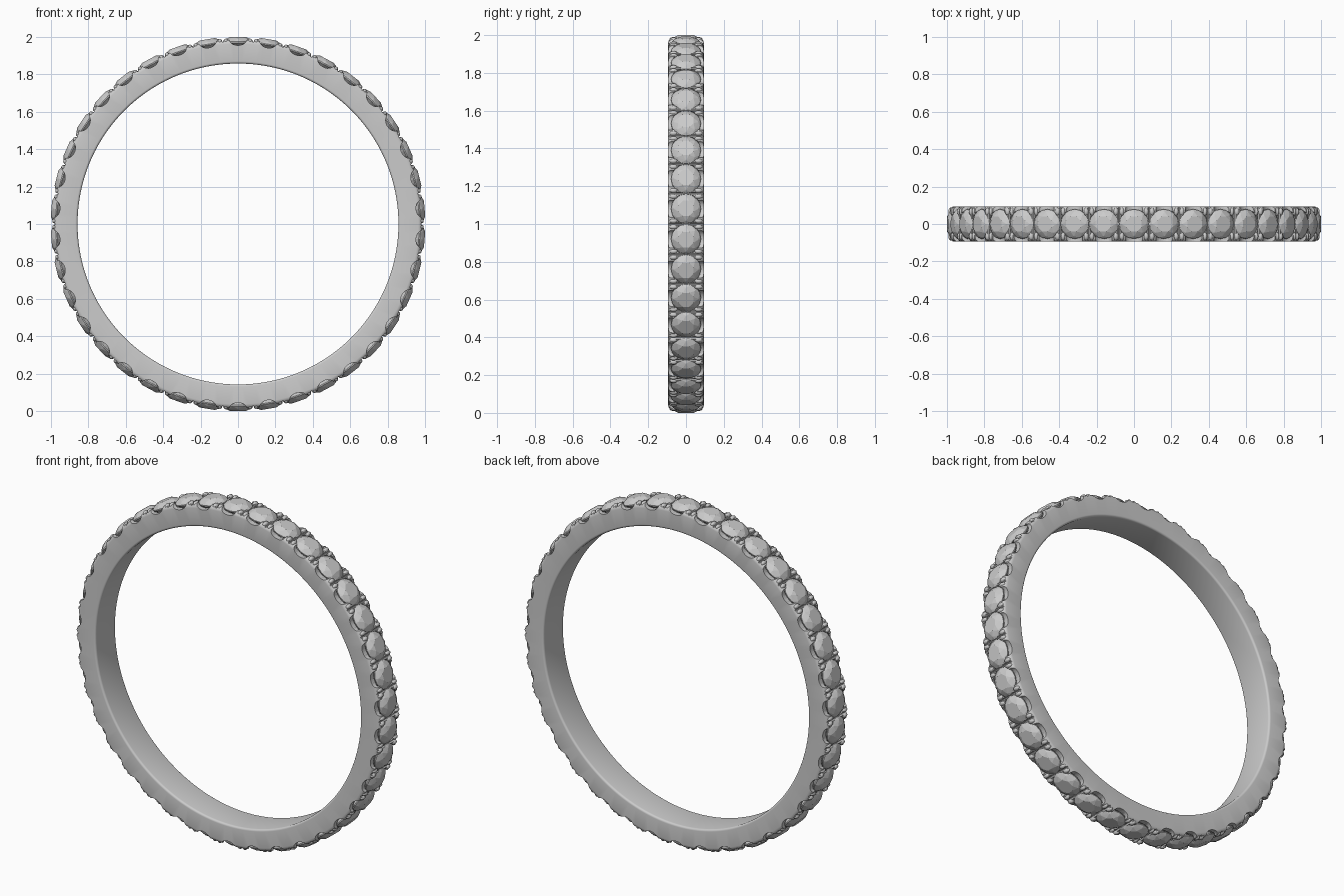
import bpy, bmesh
from math import sin, cos, pi, radians
from mathutils import Matrix, Vector

cube = bpy.data.objects.get("Cube")
if cube:
    bpy.data.objects.remove(cube, do_unlink=True)

STONES = 38
STEP = 2 * pi / STONES
CENTRE = Matrix.Translation((0, 0, 1))

silver = bpy.data.materials.new("silver grey")
silver.use_nodes = True
GREY = (0.6, 0.6, 0.6, 1)
silver.diffuse_color = GREY
silver.node_tree.nodes["Principled BSDF"].inputs["Base Color"].default_value = GREY


def make_object(name, bm):
    bmesh.ops.recalc_face_normals(bm, faces=bm.faces[:])
    mesh = bpy.data.meshes.new(name)
    bm.to_mesh(mesh)
    bm.free()
    mesh.materials.append(silver)
    obj = bpy.data.objects.new(name, mesh)
    bpy.context.collection.objects.link(obj)
    return obj


def around(offset=0.0):
    """Matrices that carry a part on the z axis to each place on the ring."""
    return [CENTRE @ Matrix.Rotation((i + offset) * STEP, 4, "Y") for i in range(STONES)]


def add_hull(bm, points, matrix):
    verts = [bm.verts.new(matrix @ p) for p in points]
    bmesh.ops.convex_hull(bm, input=verts)


def circle(n, r, z, turn=0.0):
    return [Vector((r * cos(2 * pi * (i + turn) / n), r * sin(2 * pi * (i + turn) / n), z))
            for i in range(n)]


def rod(rx, rz, z, n=24):
    """Elliptical rod lying across the band."""
    return [Vector((rx * cos(2 * pi * i / n), y, z + rz * sin(2 * pi * i / n)))
            for y in (-0.15, 0.15) for i in range(n)]


def smooth(obj, angle):
    bpy.ops.object.select_all(action="DESELECT")
    obj.select_set(True)
    bpy.context.view_layer.objects.active = obj
    bpy.ops.object.shade_smooth_by_angle(angle=radians(angle))


# Band: rounded cross-section turned about the y axis
def corner(y, r, size, start):
    return [Vector((0, y + size * cos(start + k * pi / 8), r + size * sin(start + k * pi / 8)))
            for k in range(5)]


HALF, INNER, OUTER = 0.094, 0.857, 0.984
section = (corner(HALF - 0.022, OUTER - 0.022, 0.022, 0)
           + corner(-HALF + 0.022, OUTER - 0.022, 0.022, pi / 2)
           + corner(-HALF + 0.012, INNER + 0.012, 0.012, pi)
           + corner(HALF - 0.012, INNER + 0.012, 0.012, 3 * pi / 2))
bm = bmesh.new()
turns = STONES * 6
rings = [[bm.verts.new(CENTRE @ Matrix.Rotation(2 * pi * i / turns, 4, "Y") @ p) for p in section]
         for i in range(turns)]
for i in range(turns):
    a, b = rings[i - 1], rings[i]
    for j in range(len(section)):
        bm.faces.new((a[j - 1], a[j], b[j], b[j - 1]))
band = make_object("band", bm)

# Cutters: round stone seats, then side scallops with grooves between prongs
bm = bmesh.new()
for m in around():
    add_hull(bm, circle(24, 0.03, 0.93) + circle(24, 0.0795, 0.966) + circle(24, 0.0795, 1.02), m)
seats = make_object("seat_cutter", bm)
bm = bmesh.new()
for m in around():
    add_hull(bm, rod(0.047, 0.034, 0.988), m)
for m in around(0.5):
    add_hull(bm, rod(0.007, 0.012, 0.986, 12), m)
scallops = make_object("scallop_cutter", bm)

bpy.context.view_layer.objects.active = band
for cutter in (seats, scallops):
    cutter.hide_render = True
    mod = band.modifiers.new("cut", "BOOLEAN")
    mod.operation = "DIFFERENCE"
    mod.solver = "EXACT"
    mod.object = cutter
    bpy.ops.object.modifier_apply(modifier=mod.name)
    bpy.data.objects.remove(cutter, do_unlink=True)
smooth(band, 35)

# Stones: flat table, faceted crown, thin girdle, pointed base
bm = bmesh.new()
gem = (circle(8, 0.044, 1.0, 0.5) + circle(8, 0.066, 0.988) + circle(16, 0.079, 0.974)
       + circle(16, 0.079, 0.968) + [Vector((0, 0, 0.912))])
for m in around():
    add_hull(bm, gem, m)
make_object("stones", bm)

# Prongs: paired rounded claws on both edges between neighbouring stones
bm = bmesh.new()
for m in around(0.5):
    for sx in (-1, 1):
        for sy in (-1, 1):
            place = Matrix.Translation((sx * 0.016, sy * 0.066, 0.978))
            size = Matrix.Diagonal((0.013, 0.022, 0.014, 1))
            bmesh.ops.create_uvsphere(bm, u_segments=12, v_segments=8, radius=1,
                                      matrix=m @ place @ size)
smooth(make_object("prongs", bm), 60)
